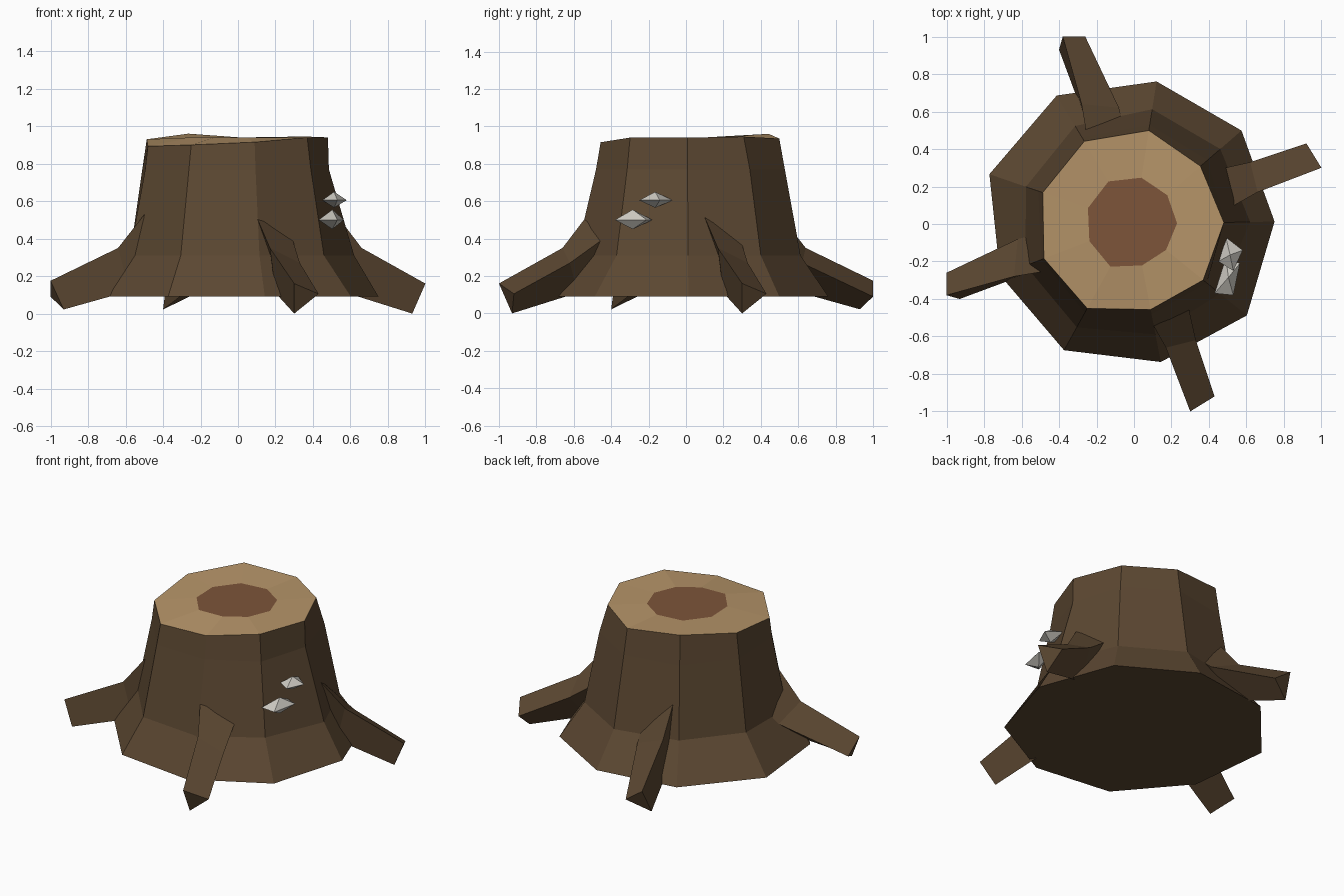
import bpy, bmesh
from math import sin, cos, radians
from mathutils import Vector

cube = bpy.data.objects.get("Cube")
if cube:
    bpy.data.objects.remove(cube)


def material(name, rgb):
    mat = bpy.data.materials.new(name)
    mat.use_nodes = True
    colour = (*rgb, 1)
    mat.diffuse_color = colour
    shader = mat.node_tree.nodes["Principled BSDF"]
    shader.inputs["Base Color"].default_value = colour
    shader.inputs["Roughness"].default_value = 0.9
    return mat


bark = material("bark", (0.105, 0.063, 0.031))
sapwood = material("sapwood", (0.47, 0.30, 0.142))
heartwood = material("heartwood", (0.205, 0.089, 0.042))
fungus = material("fungus", (0.60, 0.58, 0.53))


def finish(name, bm, *mats):
    bmesh.ops.recalc_face_normals(bm, faces=bm.faces)
    mesh = bpy.data.meshes.new(name)
    bm.to_mesh(mesh)
    bm.free()
    for mat in mats:
        mesh.materials.append(mat)
    obj = bpy.data.objects.new(name, mesh)
    bpy.context.collection.objects.link(obj)
    return obj


def loft(bm, rings):
    """Skin between loops of equal length and return the vertex loops."""
    loops = [[bm.verts.new(p) for p in ring] for ring in rings]
    n = len(loops[0])
    for low, high in zip(loops, loops[1:]):
        for i in range(n):
            j = (i + 1) % n
            bm.faces.new((low[i], low[j], high[j], high[i]))
    return loops


def polar_ring(radii, heights):
    ring = []
    for i, (r, z) in enumerate(zip(radii, heights)):
        a = radians(1 + 40 * i)
        ring.append((r * cos(a), r * sin(a), z))
    return ring


# Nine-sided trunk with flared base and slightly slanted sawn top
base = [.75, .76, .77, .80, .816, .765, .77, .75, .775]
flare = [.62, .61, .62, .61, .61, .62, .63, .60, .59]
neck = [.485, .52, .535, .54, .54, .53, .54, .49, .50]
rim = [.48, .47, .505, .515, .515, .515, .515, .465, .475]
heart = [.23, .235, .25, .265, .26, .255, .26, .225, .22]
rim_z = [.94, .945, .935, .96, .93, .893, .90, .915, .94]

bm = bmesh.new()
loops = loft(bm, [
    polar_ring(base, [.09] * 9),
    polar_ring(flare, [.31] * 9),
    polar_ring(neck, [.77] * 9),
    polar_ring(rim, rim_z),
    polar_ring(heart, [.94] * 9),
])
bm.faces.new(loops[0])
top = set(loops[4])
cap = bm.faces.new(loops[4])
cap.material_index = 2
for face in bm.faces:
    if face is not cap and any(v in top for v in face.verts):
        face.material_index = 1
finish("trunk", bm, bark, sapwood, heartwood)


# Bent triangular roots: ridge, side and underside points per section
def root(name, sections, turn):
    a = radians(turn)
    bm = bmesh.new()
    loops = loft(bm, [[(x * cos(a) - y * sin(a), x * sin(a) + y * cos(a), z)
                       for x, y, z in s] for s in sections])
    bm.faces.new(loops[0])
    bm.faces.new(loops[-1])
    finish(name, bm, bark)


front_kind = [
    [(.08, -.50, .56), (.29, -.44, .40), (.18, -.40, .25)],
    [(.17, -.66, .35), (.33, -.62, .27), (.20, -.58, .11)],
    [(.30, -1.0, .16), (.43, -.92, .105), (.30, -.93, 0)],
]
back_kind = [
    [(-.46, -.25, .58), (-.50, -.05, .38), (-.40, -.22, .25)],
    [(-.64, -.28, .35), (-.62, -.08, .27), (-.58, -.27, .12)],
    [(-1.0, -.38, .175), (-1.0, -.26, .09), (-.93, -.40, .022)],
]
root("front_root", front_kind, 0)
root("left_root", front_kind, 90)
root("right_root", back_kind, 0)
root("back_root", back_kind, -90)


# Bracket fungi: shallow double pyramids on the side of the trunk
def bracket(name, outline, z, up, down):
    bm = bmesh.new()
    verts = [bm.verts.new((x, y, z)) for x, y in outline]
    centre = sum((v.co for v in verts), Vector()) / len(verts)
    for dz in (up, -down):
        tip = bm.verts.new(centre + Vector((0, 0, dz)))
        for i, v in enumerate(verts):
            bm.faces.new((v, verts[(i + 1) % len(verts)], tip))
    finish(name, bm, fungus)


bracket("upper_fungus",
        [(.49, -.07), (.58, -.14), (.53, -.25), (.45, -.20)], .605, .045, .04)
bracket("lower_fungus",
        [(.49, -.18), (.565, -.21), (.53, -.38), (.43, -.37)], .50, .055, .05)
